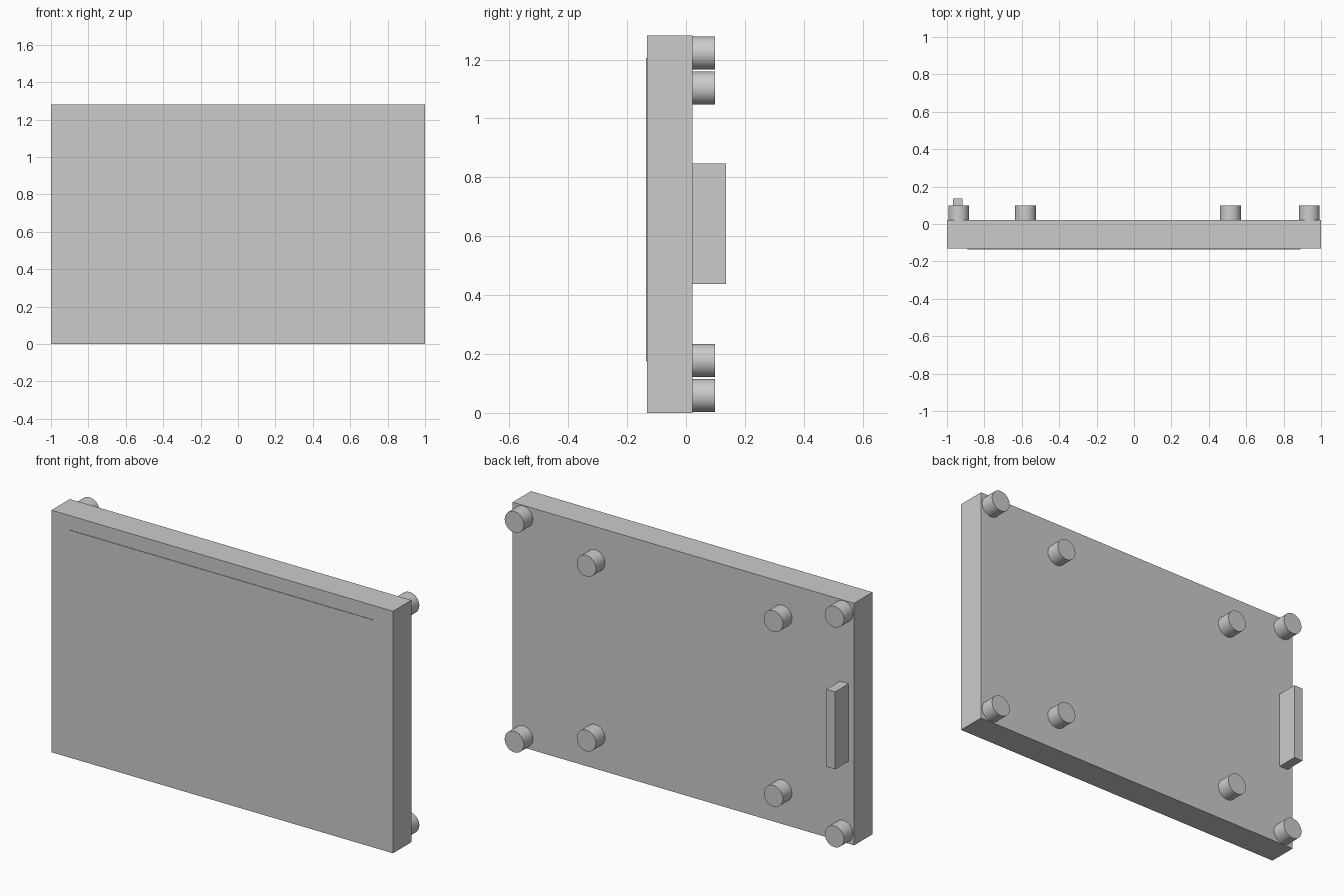
import bpy, math

if "Cube" in bpy.data.objects:
    bpy.data.objects.remove(bpy.data.objects["Cube"])

grey = bpy.data.materials.new("light_grey")
grey.diffuse_color = (0.6, 0.6, 0.6, 1)
grey.use_nodes = True
grey.node_tree.nodes["Principled BSDF"].inputs["Base Color"].default_value = grey.diffuse_color


def box(name, x0, x1, y0, y1, z0, z1):
    bpy.ops.mesh.primitive_cube_add(
        size=1, location=((x0 + x1) / 2, (y0 + y1) / 2, (z0 + z1) / 2))
    ob = bpy.context.object
    ob.name = name
    ob.scale = (x1 - x0, y1 - y0, z1 - z0)
    bpy.ops.object.transform_apply(location=False, rotation=False, scale=True)
    ob.data.materials.append(grey)


def peg(name, x, z, radius=0.056, y0=0.022, y1=0.098):
    bpy.ops.mesh.primitive_cylinder_add(
        vertices=48, radius=radius, depth=y1 - y0,
        location=(x, (y0 + y1) / 2, z), rotation=(math.pi / 2, 0, 0))
    ob = bpy.context.object
    ob.name = name
    ob.data.materials.append(grey)
    bpy.ops.object.shade_smooth_by_angle(angle=math.radians(30))


# Main slab and the thin raised screen on its front
box("panel", -1, 1, -0.132, 0.022, 0, 1.281)
box("screen", -0.89, 0.89, -0.135, -0.132, 0.175, 1.205)

# Upright connector block on the back
box("connector", -0.968, -0.917, 0.022, 0.135, 0.437, 0.847)

# Corner pegs, and the inner pegs set closer to the middle
for x in (-0.937, 0.937):
    for z in (0.059, 1.222):
        peg("corner_peg", x, z)
for x in (-0.58, 0.515):
    for z in (0.178, 1.103):
        peg("inner_peg", x, z)
